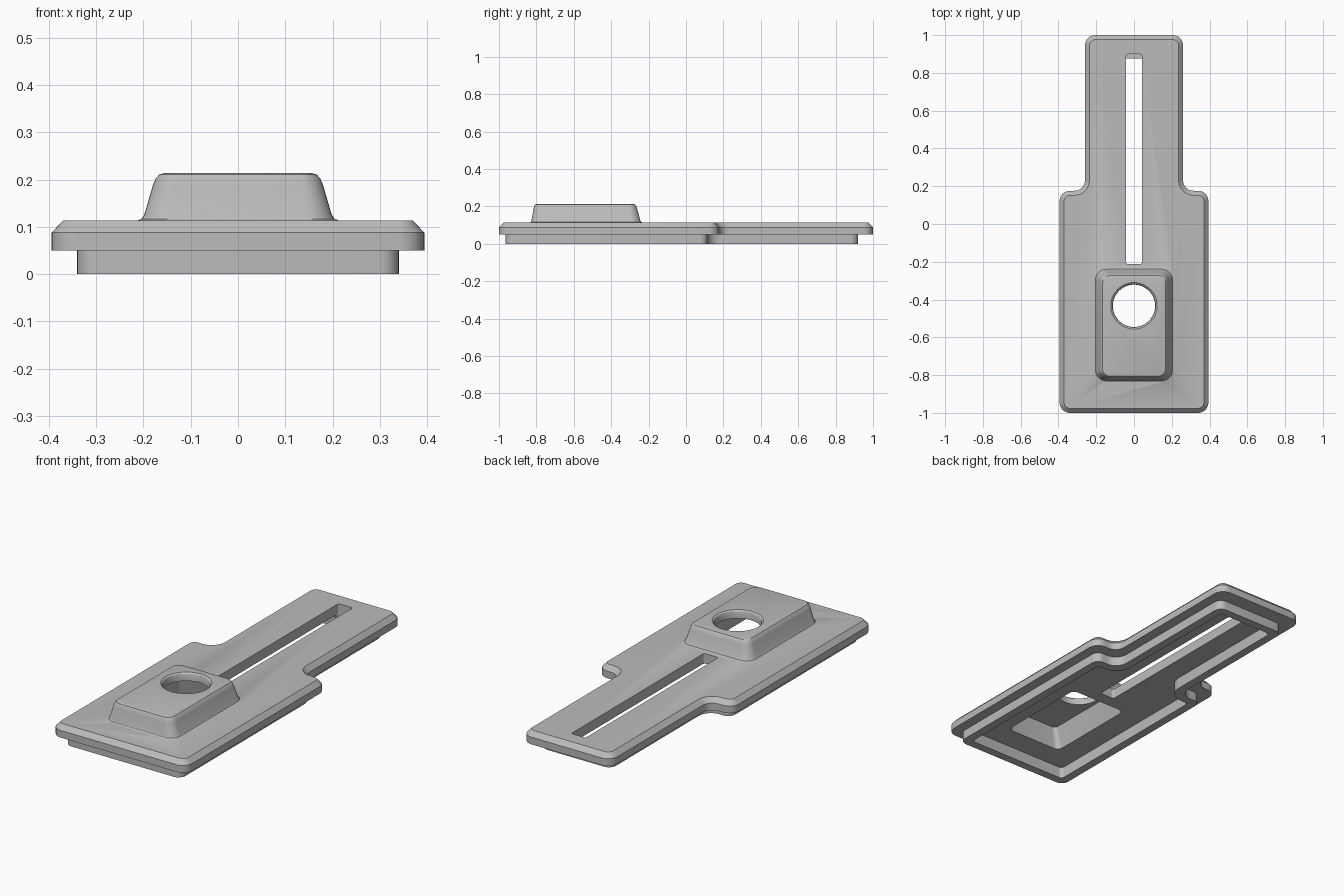
import bpy, bmesh, math
from mathutils import Vector

cube = bpy.data.objects.get("Cube")
if cube:
    bpy.data.objects.remove(cube)

grey = bpy.data.materials.new("Plain grey")
grey.use_nodes = True
grey.diffuse_color = (0.5, 0.5, 0.5, 1)
grey.node_tree.nodes["Principled BSDF"].inputs["Base Color"].default_value = (0.5, 0.5, 0.5, 1)


def rounded(corners, z, seg=8):
    """Loop of points around counter-clockwise corners (x, y, radius)."""
    pts, n = [], len(corners)
    for i, (x, y, r) in enumerate(corners):
        p = Vector((x, y))
        a = (Vector(corners[i - 1][:2]) - p).normalized()
        b = (Vector(corners[(i + 1) % n][:2]) - p).normalized()
        centre = p + (a + b) * r
        for k in range(seg + 1):
            t = math.pi / 2 * k / seg
            q = centre - b * r * math.cos(t) - a * r * math.sin(t)
            pts.append((q.x, q.y, z))
    return pts


def loft(name, loops):
    """Closed solid through loops of equal length."""
    bm = bmesh.new()
    rings = [[bm.verts.new(p) for p in loop] for loop in loops]
    for lo, hi in zip(rings, rings[1:]):
        for i in range(len(lo)):
            j = (i + 1) % len(lo)
            bm.faces.new((lo[i], lo[j], hi[j], hi[i]))
    bm.faces.new(rings[0][::-1])
    bm.faces.new(rings[-1])
    bmesh.ops.recalc_face_normals(bm, faces=bm.faces)
    mesh = bpy.data.meshes.new(name)
    bm.to_mesh(mesh)
    bm.free()
    mesh.materials.append(grey)
    ob = bpy.data.objects.new(name, mesh)
    bpy.context.collection.objects.link(ob)
    return ob


def outline(wide, narrow, front, step, back, r_out, r_in, z):
    """Stepped plate outline, mirrored in x."""
    right = [(wide, front, r_out), (wide, step, r_out),
             (narrow, step, r_in), (narrow, back, r_out)]
    return rounded(right + [(-x, y, r) for x, y, r in reversed(right)], z)


def rect(half, front, back, r, z):
    return rounded([(half, front, r), (half, back, r),
                    (-half, back, r), (-half, front, r)], z)


def circle(r, z, y=-0.433, n=48):
    return [(r * math.cos(math.tau * i / n), y + r * math.sin(math.tau * i / n), z)
            for i in range(n)]


def combine(target, tool, operation):
    mod = target.modifiers.new(operation, 'BOOLEAN')
    mod.operation = operation
    mod.solver = 'EXACT'
    mod.object = tool
    bpy.context.view_layer.objects.active = target
    bpy.ops.object.modifier_apply(modifier=mod.name)
    bpy.data.objects.remove(tool)


# Plate with chamfered top and a hollow rim underneath
plate = loft("cover_plate", [
    outline(0.295, 0.16, -0.92, 0.07, 0.875, 0.02, 0.09, 0.06),
    outline(0.295, 0.16, -0.92, 0.07, 0.875, 0.02, 0.09, 0),
    outline(0.34, 0.205, -0.965, 0.115, 0.92, 0.04, 0.07, 0),
    outline(0.34, 0.205, -0.965, 0.115, 0.92, 0.04, 0.07, 0.05),
    outline(0.394, 0.26, -1, 0.176, 1, 0.055, 0.055, 0.05),
    outline(0.394, 0.26, -1, 0.176, 1, 0.055, 0.055, 0.088),
    outline(0.37, 0.236, -0.976, 0.152, 0.976, 0.031, 0.079, 0.113),
])

# Raised boss with flared foot and rounded top edge
profile = [(-0.014, 0.09), (-0.014, 0.113), (-0.004, 0.117), (0.002, 0.126),
           (0.02, 0.188), (0.026, 0.202), (0.034, 0.211), (0.046, 0.214)]
boss = loft("boss", [rect(0.2 - i, -0.827 + i * 0.6, -0.243 - i * 0.9, 0.055 - i * 0.5, z)
                     for i, z in profile])
combine(plate, boss, 'UNION')

# Tapered pocket under the boss, round hole and long slot
pocket = loft("pocket", [rect(0.165, -0.79, -0.28, 0.03, 0.03),
                         rect(0.165, -0.79, -0.28, 0.03, 0.06),
                         rect(0.132, -0.778, -0.307, 0.02, 0.172)])
combine(plate, pocket, 'DIFFERENCE')
hole = loft("hole", [circle(0.112, 0.02), circle(0.112, 0.2), circle(0.115, 0.208),
                     circle(0.123, 0.214), circle(0.123, 0.25)])
combine(plate, hole, 'DIFFERENCE')
slot = loft("slot", [rect(0.042, -0.212, 0.9, 0.012, z) for z in (0.01, 0.3)])
combine(plate, slot, 'DIFFERENCE')

# Smooth rounded parts, crisp edges elsewhere
bpy.ops.object.select_all(action='DESELECT')
plate.select_set(True)
bpy.context.view_layer.objects.active = plate
bpy.ops.object.shade_smooth_by_angle(angle=math.radians(30))
